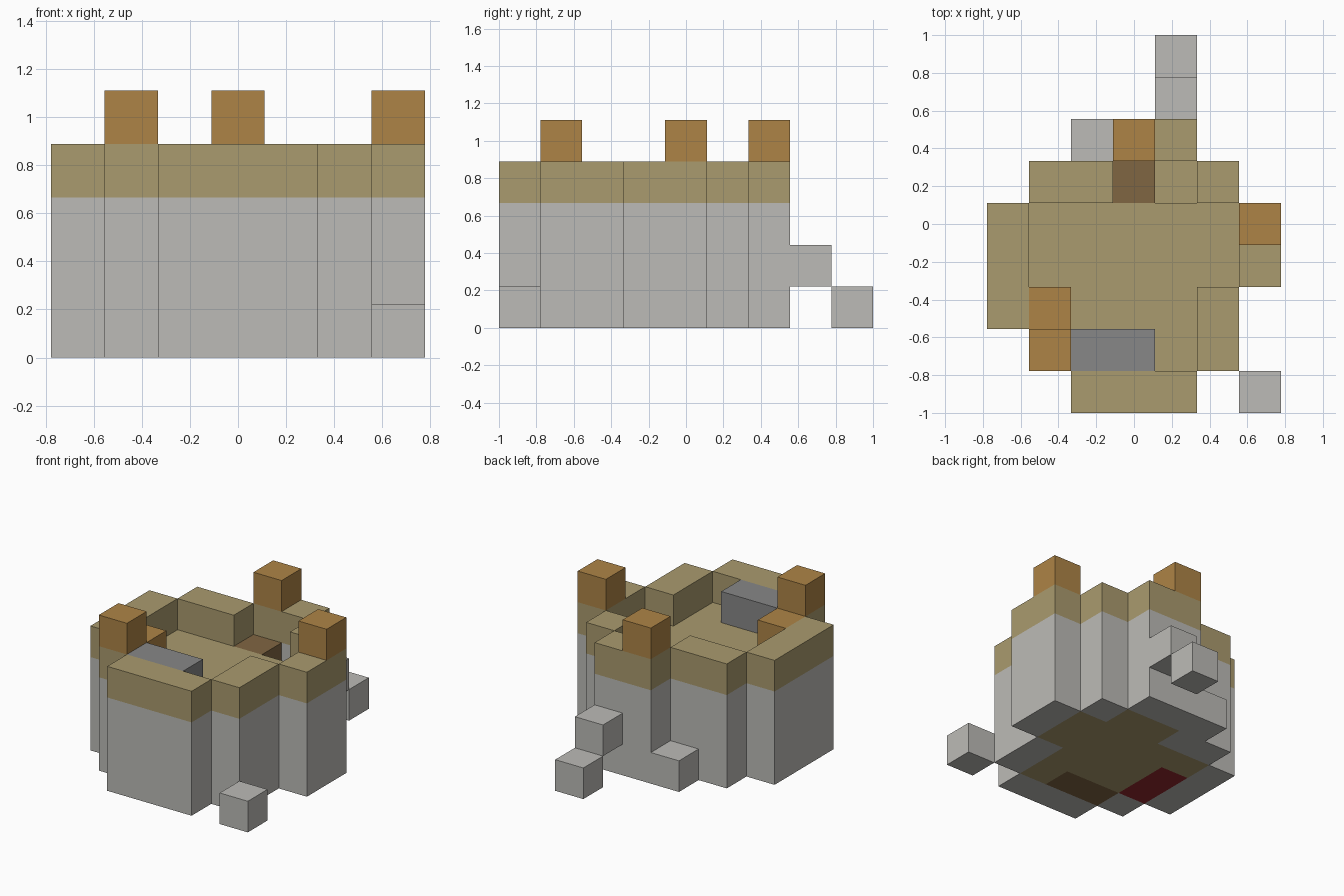
import bpy
import bmesh
from mathutils import Vector

cube = bpy.data.objects.get("Cube")
if cube:
    bpy.data.objects.remove(cube, do_unlink=True)

S = 2 / 9                               # size of one block
ORIGIN = Vector((-3.5, -4.5, 0))        # grid corner, in blocks


def material(name, rgb):
    def linear(c):
        c /= 255
        return c / 12.92 if c <= 0.04045 else ((c + 0.055) / 1.055) ** 2.4
    colour = (*[linear(c) for c in rgb], 1)
    m = bpy.data.materials.new(name)
    m.use_nodes = True
    m.diffuse_color = colour
    m.node_tree.nodes["Principled BSDF"].inputs["Base Color"].default_value = colour
    return m


stone = material("pale stone", (188, 187, 183))
sand = material("sandstone", (170, 155, 110))
amber = material("amber wood", (174, 132, 70))
brown = material("brown wood", (128, 102, 66))
slate = material("slate grey", (135, 135, 135))
red = material("red cloth", (147, 40, 44))

# Ground plan, back row first: W wall, F floor, R red bed, B bench, . open
PLAN = """
.......
.......
...WW..
.WWFFW.
WFFFFFW
WRFFFFW
WRFFFW.
.WBBFW.
..WWW..
""".split()[::-1]


def plan(letters, level):
    return {(x, y, level) for y, row in enumerate(PLAN)
            for x, c in enumerate(row) if c in letters}


hatch = (4, 5, 2)
hatch_step = (3, 5, 2)

# Each part: name, material, grid cells
parts = [
    ("outer_walls", stone, plan("W", 0) | plan("W", 1) | plan("W", 2)),
    ("parapet", sand, plan("W", 3)),
    ("ground_floor", sand, plan("F", 0)),
    ("roof_deck", sand, plan("FRB", 2) - {hatch, hatch_step}),
    ("hatch_step", brown, {hatch_step}),
    ("bed", red, plan("R", 0)),
    ("bench", brown, plan("B", 0)),
    ("roof_ledge", slate, plan("B", 3)),
    ("roof_chest", amber, {(1, 2, 3)}),
    ("front_turret", amber, {(1, 1, 4)}),
    ("side_turret", amber, {(6, 4, 4)}),
    ("back_turret", amber, {(3, 6, 4)}),
    ("lower_back_step", stone, {(4, 8, 0)}),
    ("upper_back_step", stone, {(4, 7, 1)}),
    ("back_block", stone, {(2, 6, 0)}),
    ("front_block", stone, {(6, 0, 0)}),
]
filled = set().union(*(cells for _, _, cells in parts))


def build(name, mat, cells):
    """Make the exposed faces of a group of grid cells."""
    bm = bmesh.new()
    for cell in sorted(cells):
        for axis in range(3):
            for sign in (-1, 1):
                n = Vector((0, 0, 0))
                n[axis] = sign
                if tuple(int(a + b) for a, b in zip(cell, n)) in filled:
                    continue
                u = Vector((0, 0, 0))
                u[(axis + 1) % 3] = 0.5
                v = n.cross(u)
                mid = Vector(cell) + Vector((0.5, 0.5, 0.5)) + n / 2 + ORIGIN
                corners = (mid - u - v, mid + u - v, mid + u + v, mid - u + v)
                bm.faces.new([bm.verts.new(p * S) for p in corners])
    bmesh.ops.remove_doubles(bm, verts=bm.verts[:], dist=S / 100)
    mesh = bpy.data.meshes.new(name)
    bm.to_mesh(mesh)
    bm.free()
    mesh.materials.append(mat)
    bpy.context.collection.objects.link(bpy.data.objects.new(name, mesh))


for part in parts:
    build(*part)
